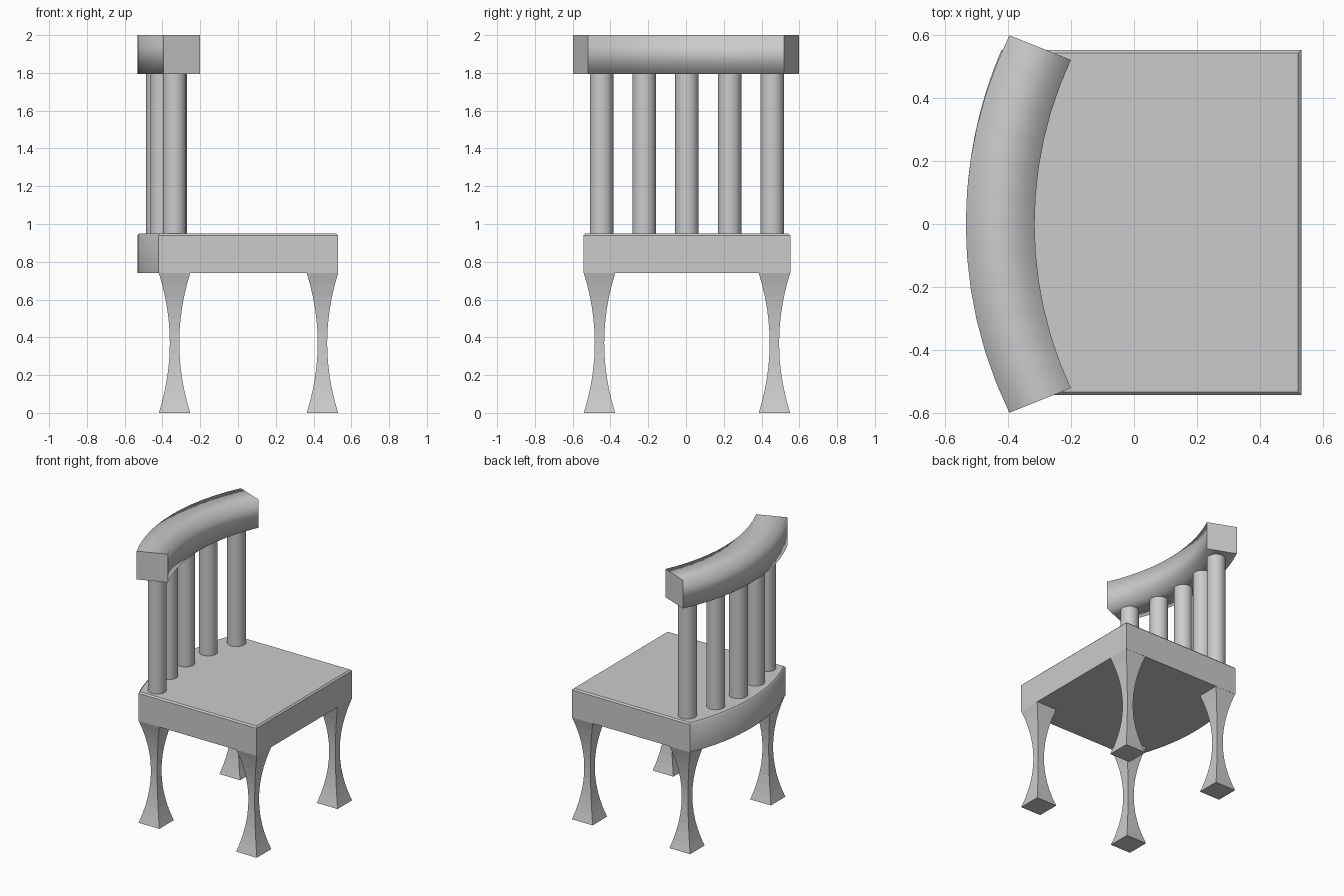
import bpy
import bmesh
import math

old = bpy.data.objects.get("Cube")
if old:
    bpy.data.objects.remove(old, do_unlink=True)

grey = bpy.data.materials.new("plain grey")
grey.use_nodes = True
grey.diffuse_color = (0.6, 0.6, 0.6, 1)
grey.node_tree.nodes["Principled BSDF"].inputs["Base Color"].default_value = (0.6, 0.6, 0.6, 1)


def arc(apex_x, end_x, half, steps):
    """Points on a circular arc bulging towards -x, from -half to +half in y."""
    sag = end_x - apex_x
    radius = (half * half + sag * sag) / (2 * sag)
    limit = math.asin(half / radius)
    angles = [limit * (2 * i / steps - 1) for i in range(steps + 1)]
    return [(apex_x + radius * (1 - math.cos(a)), radius * math.sin(a)) for a in angles]


def finish(bm, name):
    bmesh.ops.recalc_face_normals(bm, faces=bm.faces)
    mesh = bpy.data.meshes.new(name)
    bm.to_mesh(mesh)
    bm.free()
    mesh.materials.append(grey)
    obj = bpy.data.objects.new(name, mesh)
    bpy.context.collection.objects.link(obj)
    return obj


def loft(name, rings, smooth=False):
    """Join a row of matching rings with quads and cap both ends flat."""
    bm = bmesh.new()
    rows = [[bm.verts.new(p) for p in ring] for ring in rings]
    n = len(rows[0])
    for a, b in zip(rows, rows[1:]):
        for i in range(n):
            j = (i + 1) % n
            bm.faces.new((a[i], a[j], b[j], b[i])).smooth = smooth
    bm.faces.new(rows[0])
    bm.faces.new(rows[-1])
    return finish(bm, name)


# Seat: square front edge, bowed back edge, small chamfer around the top
SEAT_LOW, SEAT_TOP, CHAMFER, MID_Y = 0.74, 0.95, 0.01, 0.005
outline = arc(-0.532, -0.42, 0.547, 16) + [(0.53, 0.547), (0.53, -0.547)]
inset = arc(-0.522, -0.413, 0.537, 16) + [(0.52, 0.537), (0.52, -0.537)]
seat = loft("seat", [[(x, y + MID_Y, z) for x, y in line] for line, z in (
    (outline, SEAT_LOW), (outline, SEAT_TOP - CHAMFER), (inset, SEAT_TOP))])
for face in seat.data.polygons:
    face.use_smooth = face.center.x < -0.415 and abs(face.normal.z) < 0.9

# Legs: square section, waisted halfway up
for end, x in (("front", 0.447), ("back", -0.336)):
    for side, y in (("left", 0.463), ("right", -0.463)):
        rings = []
        for i in range(13):
            t = i / 6 - 1
            w = 0.025 + 0.058 * t * t
            z = SEAT_LOW * i / 12
            rings.append([(x + sx * w, y + MID_Y + sy * w, z)
                          for sx, sy in ((-1, -1), (1, -1), (1, 1), (-1, 1))])
        loft(f"{end}_{side}_leg", rings)

# Spindles: five round posts set along the curve of the back
for i in range(5):
    y = 0.226 * (i - 2) + MID_Y
    x = -0.424 + 0.44 * y * y
    rings = [[(x + 0.062 * math.cos(k * math.tau / 32), y + 0.062 * math.sin(k * math.tau / 32), z)
              for k in range(32)] for z in (SEAT_TOP - 0.02, 1.81)]
    post = loft(f"spindle_{i + 1}", rings, smooth=True)

# Top rail: bowed rectangular bar with softly shaded sides and flat ends
outer = arc(-0.533, -0.395, 0.598, 12)
inner = arc(-0.315, -0.2, 0.52, 12)
loft("top_rail", [[(*a, 1.795), (*b, 1.795), (*b, 2.0), (*a, 2.0)]
                  for a, b in zip(outer, inner)], smooth=True)
